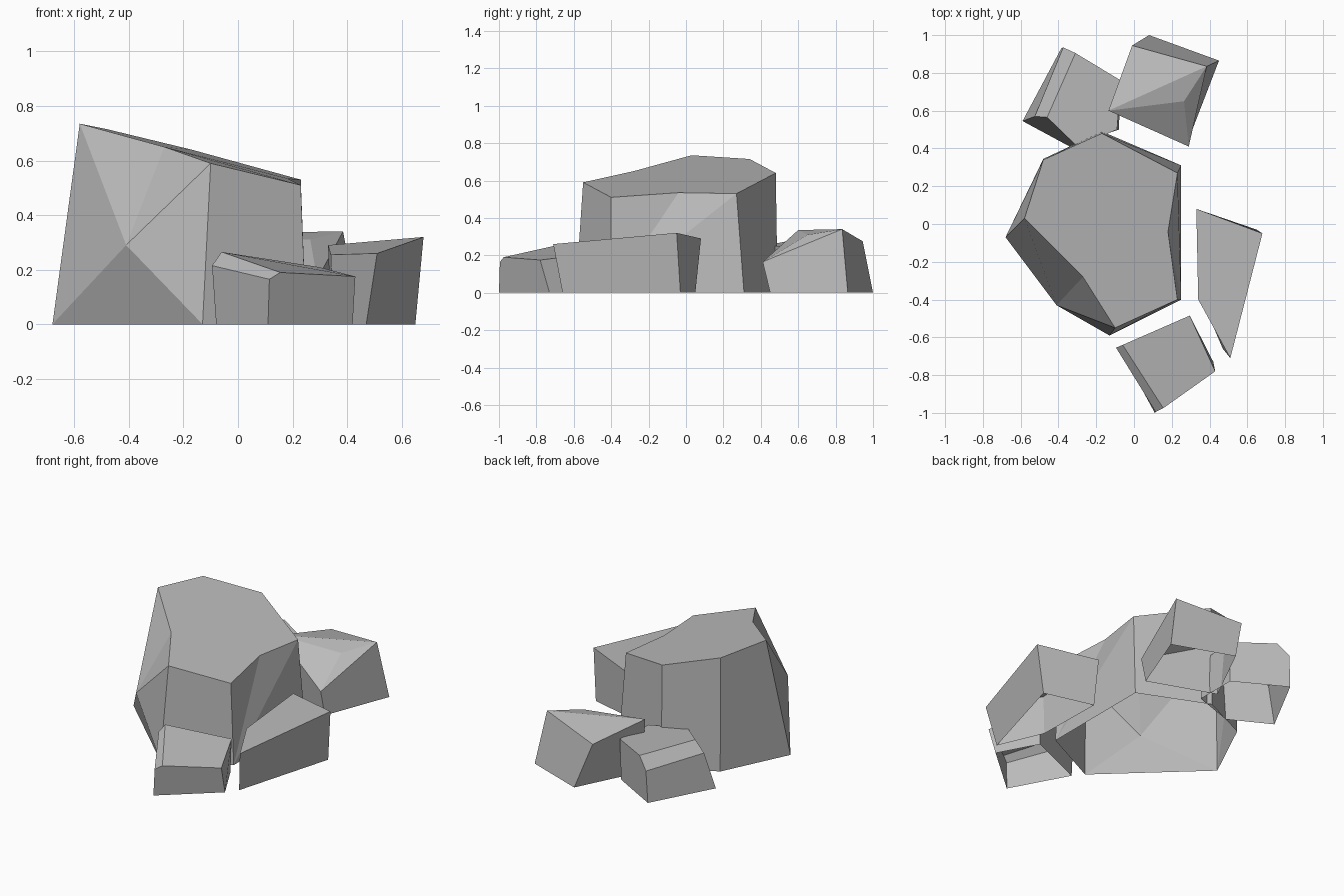
import bpy, bmesh

stone = bpy.data.materials.new("stone_grey")
stone.diffuse_color = (0.5, 0.5, 0.5, 1)


def rock(name, base, upper, faces):
    """Open-bottomed stone: base points lie on the ground, then upper points."""
    bm = bmesh.new()
    vs = [bm.verts.new((x, y, 0)) for x, y in base] + [bm.verts.new(p) for p in upper]
    for f in faces:
        bm.faces.new([vs[i] for i in f])
    me = bpy.data.meshes.new(name)
    bm.to_mesh(me)
    bm.free()
    me.materials.append(stone)
    ob = bpy.data.objects.new(name, me)
    bpy.context.collection.objects.link(ob)


def walls(n):
    """Side quads between a base ring and an upper ring of n points each."""
    return [(i, (i + 1) % n, n + (i + 1) % n, n + i) for i in range(n)]


# Large boulder with a sloping top and a broken front-left corner
rock("boulder",
     [(-.68, -.07), (-.13, -.59), (.25, -.40), (.25, .31), (-.17, .49), (-.48, .345)],
     [(-.58, .03, .735), (-.27, -.28, .65), (-.10, -.55, .59), (.23, -.40, .51),
      (.18, -.04, .535), (.23, .27, .53), (-.17, .48, .64), (-.48, .34, .715),
      (-.41, -.43, .29)],
     [(6, 7, 8, 9, 10, 11, 12, 13),                               # top
      (0, 1, 14), (1, 8, 14), (8, 7, 14), (7, 6, 14), (6, 0, 14),  # broken corner
      (1, 2, 9, 8), (2, 10, 9), (2, 11, 10), (2, 3, 11),           # front and right
      (3, 4, 12, 11), (4, 5, 13, 12), (5, 0, 13), (0, 6, 13)])     # back and left

# Wedge-shaped stone on the right
rock("right_stone",
     [(.35, -.38), (.47, -.66), (.65, -.03), (.34, .05)],
     [(.34, -.40, .255), (.51, -.71, .26), (.68, -.05, .32), (.33, .08, .29)],
     walls(4) + [(4, 5, 6, 7)])

# Low front stone with one bevelled edge
rock("front_stone",
     [(-.08, -.65), (.11, -1.0), (.42, -.73), (.29, -.49)],
     [(-.095, -.655, .215), (.115, -.995, .165), (.43, -.78, .175), (.295, -.485, .21),
      (-.06, -.64, .265), (.155, -.975, .19)],
     [(0, 1, 5, 4), (1, 2, 6, 9, 5), (2, 3, 7, 6), (3, 0, 4, 8, 7),
      (4, 5, 9, 8), (8, 9, 6, 7)])

# Back-left stone with one bevelled edge
rock("back_left_stone",
     [(-.59, .545), (-.34, .41), (-.08, .50), (-.08, .76), (-.385, .93)],
     [(-.525, .57, .215), (-.30, .41, .25), (-.09, .50, .25), (-.07, .76, .255),
      (-.375, .935, .20), (-.46, .565, .28), (-.31, .905, .27)],
     [(0, 1, 6, 10, 5), (1, 2, 7, 6), (2, 3, 8, 7), (3, 4, 9, 11, 8), (4, 0, 5, 9),
      (5, 10, 11, 9), (10, 6, 7, 8, 11)])

# Back-right stone with a chipped front edge
rock("back_right_stone",
     [(-.12, .60), (.29, .45), (.45, .865), (.08, 1.0)],
     [(-.135, .60, .335), (.29, .41, .165), (.385, .835, .34), (-.01, .945, .275),
      (.265, .65, .31)],
     walls(4) + [(4, 8, 6), (4, 6, 7), (4, 5, 8), (5, 6, 8)])
